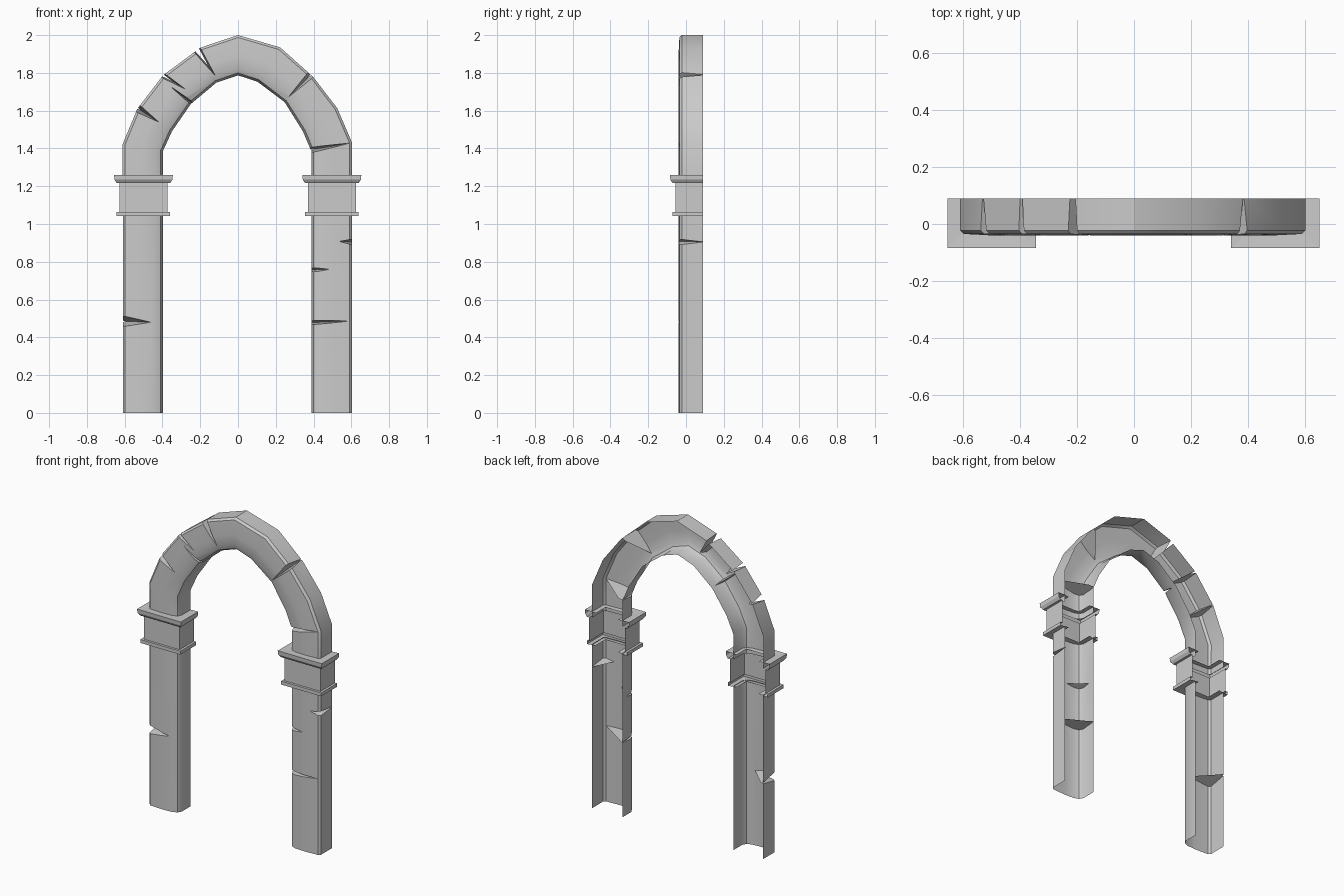
import bpy, bmesh
from mathutils import Vector

if "Cube" in bpy.data.objects:
    bpy.data.objects.remove(bpy.data.objects["Cube"])

BACK = 0.09
# half-channel section: (fraction from outer to inner edge, y)
SECTION = [(0, BACK), (0, -0.022), (0.06, -0.035), (0.5, -0.04),
           (0.8, -0.036), (0.94, -0.024), (1, 0.0), (1, BACK)]


def make_object(name, bm):
    bmesh.ops.recalc_face_normals(bm, faces=bm.faces)
    mesh = bpy.data.meshes.new(name)
    bm.to_mesh(mesh)
    bm.free()
    ob = bpy.data.objects.new(name, mesh)
    bpy.context.collection.objects.link(ob)
    return ob


def activate(ob):
    bpy.ops.object.select_all(action='DESELECT')
    ob.select_set(True)
    bpy.context.view_layer.objects.active = ob


def shaft(name, stations, cracks, open_heights):
    # solid loft along pairs of outer / inner edge points
    bm = bmesh.new()
    rings = []
    for (ox, oz), (ix, iz) in stations:
        rings.append([bm.verts.new((ox + (ix - ox) * t, y, oz + (iz - oz) * t))
                      for t, y in SECTION])
    n = len(SECTION)
    for a, b in zip(rings, rings[1:]):
        for i in range(n):
            j = (i + 1) % n
            bm.faces.new((a[i], a[j], b[j], b[i]))
    bm.faces.new(rings[0])
    bm.faces.new(rings[-1])
    ob = make_object(name, bm)

    # wedge-shaped cracks: wide end, tip, width, y of the deepest point
    bm = bmesh.new()
    for wide, tip, width, deep in cracks:
        p, q = Vector((wide[0], 0, wide[1])), Vector((tip[0], 0, tip[1]))
        d = (q - p).normalized()
        side = Vector((-d.z, 0, d.x)) * width / 2
        p = p - d * 0.012
        front = Vector((0, -0.055, 0))
        v = [bm.verts.new(c) for c in (p + side + front, p - side + front,
                                       p + Vector((0, deep, 0)), q + Vector((0, -0.04, 0)))]
        for f in ((0, 1, 2), (0, 1, 3), (1, 2, 3), (0, 2, 3)):
            bm.faces.new([v[i] for i in f])
    cutter = make_object(name + "_cutter", bm)
    cutter.hide_render = True
    mod = ob.modifiers.new("cracks", 'BOOLEAN')
    mod.operation, mod.solver, mod.object = 'DIFFERENCE', 'EXACT', cutter
    activate(ob)
    bpy.ops.object.modifier_apply(modifier="cracks")
    bpy.data.objects.remove(cutter)

    # open the back and the ends
    bm = bmesh.new()
    bm.from_mesh(ob.data)
    gone = [f for f in bm.faces
            if all(v.co.y > BACK - 1e-4 for v in f.verts)
            or any(all(abs(v.co.z - h) < 1e-4 for v in f.verts) for h in open_heights)]
    bmesh.ops.delete(bm, geom=gone, context='FACES')
    bm.to_mesh(ob.data)
    bm.free()
    activate(ob)
    bpy.ops.object.shade_smooth_by_angle(angle=0.6)
    return ob


def capital(name, x0, x1):
    # moulding profile (outward offset, z) mitred round three sides
    profile = [(-0.03, 1.05), (0.033, 1.042), (0.033, 1.064), (0.018, 1.064), (0.018, 1.217),
               (0.033, 1.217), (0.045, 1.235), (0.047, 1.26), (-0.03, 1.257)]
    bm = bmesh.new()
    rows = [[bm.verts.new(c) for c in ((x0 - o, BACK, z), (x0 - o, -0.038 - o, z),
                                       (x1 + o, -0.038 - o, z), (x1 + o, BACK, z))]
            for o, z in profile]
    for a, b in zip(rows, rows[1:]):
        for i in range(3):
            bm.faces.new((a[i], a[i + 1], b[i + 1], b[i]))
    return make_object(name, bm)


# pillars
shaft("left_pillar", [((-0.61, 0), (-0.398, 0)), ((-0.61, 1.05), (-0.398, 1.05))],
      [((-0.61, 0.485), (-0.46, 0.48), 0.07, 0.12)], (0, 1.05))
shaft("right_pillar", [((0.604, 0), (0.388, 0)), ((0.604, 1.05), (0.388, 1.05))],
      [((0.388, 0.478), (0.6, 0.487), 0.03, 0.1),
       ((0.388, 0.757), (0.485, 0.76), 0.04, 0.06),
       ((0.604, 0.905), (0.535, 0.908), 0.04, 0.12)], (0, 1.05))

# arch
shaft("arch", [((-0.61, 1.22), (-0.398, 1.22)), ((-0.612, 1.42), (-0.398, 1.385)),
               ((-0.533, 1.61), (-0.35, 1.49)), ((-0.397, 1.787), (-0.25, 1.635)),
               ((-0.2, 1.933), (-0.115, 1.748)), ((0, 2.0), (0, 1.787)),
               ((0.223, 1.935), (0.103, 1.753)), ((0.397, 1.78), (0.247, 1.645)),
               ((0.525, 1.614), (0.344, 1.49)), ((0.604, 1.43), (0.388, 1.385)),
               ((0.604, 1.22), (0.388, 1.22))],
      [((-0.215, 1.92), (-0.12, 1.785), 0.045, 0.3),
       ((-0.395, 1.785), (-0.28, 1.715), 0.03, 0.2),
       ((-0.245, 1.64), (-0.36, 1.73), 0.025, 0.06),
       ((-0.528, 1.61), (-0.42, 1.54), 0.05, 0.12),
       ((0.385, 1.79), (0.265, 1.67), 0.045, 0.12),
       ((0.388, 1.392), (0.6, 1.43), 0.035, 0.12)], (1.22,))

# capitals
capital("left_capital", -0.609, -0.392)
capital("right_capital", 0.388, 0.606)
